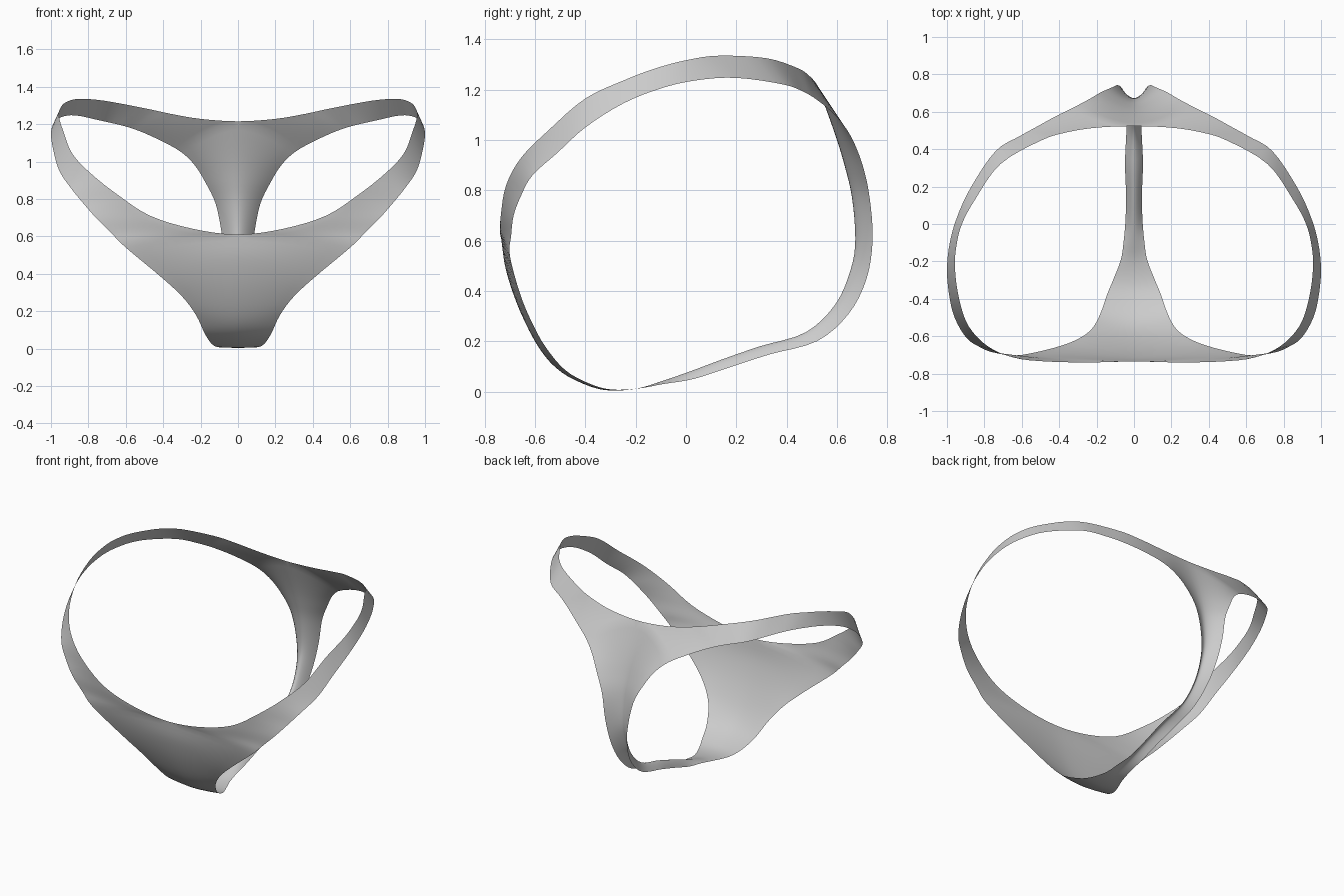
import bpy, bmesh
from mathutils import Vector

cube = bpy.data.objects.get("Cube")
if cube:
    bpy.data.objects.remove(cube, do_unlink=True)

STEPS = 4   # spline subdivisions between stations
ROWS = 8    # strips between the outer line and the leg opening

# Centre line (y, z) from front waist, underneath, to back waist,
# each paired with a point (x, y, z) on the leg opening
CENTRE = [
    (-.735, .61, .60, -.70, .54), (-.715, .48, .42, -.66, .39),
    (-.66, .32, .30, -.615, .28), (-.58, .167, .225, -.56, .18),
    (-.494, .076, .18, -.48, .085), (-.38, .02, .145, -.38, .03),
    (-.295, .004, .11, -.295, .008), (-.195, .012, .07, -.19, .012),
    (-.10, .04, .055, -.09, .03), (.016, .08, .045, .03, .05),
    (.15, .13, .043, .17, .095), (.295, .18, .048, .33, .147),
    (.475, .235, .04, .52, .20), (.594, .347, .045, .645, .307),
    (.655, .486, .06, .717, .446), (.673, .605, .085, .742, .605),
    (.66, .77, .118, .73, .77), (.63, .90, .175, .705, .89),
    (.59, 1.03, .235, .67, .985), (.523, 1.215, .31, .63, 1.055),
]
# Waist edge from back to front, paired with the leg opening
WAIST = [
    (.20, .515, 1.228, .42, .575, 1.115), (.36, .49, 1.255, .52, .52, 1.16),
    (.50, .445, 1.285, .61, .47, 1.19), (.715, .32, 1.325, .74, .39, 1.22),
    (.85, .13, 1.335, .87, .20, 1.247), (.92, 0, 1.317, .945, .04, 1.237),
    (.95, -.12, 1.285, .985, -.10, 1.205), (.957, -.24, 1.24, 1, -.25, 1.145),
    (.935, -.40, 1.165, .985, -.40, 1.05), (.885, -.545, 1.04, .955, -.51, .95),
    (.78, -.655, .93, .895, -.61, .86), (.64, -.715, .82, .83, -.655, .78),
    (.47, -.735, .71, .76, -.685, .70), (.24, -.74, .64, .68, -.695, .62),
]


def spline(a, b, c, d, t):
    """Catmull-Rom point between b and c."""
    return 0.5 * (2 * b + (c - a) * t + (2 * a - 5 * b + 4 * c - d) * t * t
                  + (3 * b - a - 3 * c + d) * t ** 3)


def flip(v):
    return Vector((-v.x, v.y, v.z))


def smooth_line(pts, before, after):
    """Subdivide an open line; the last point is left to the next line."""
    p = [before] + pts + [after]
    return [spline(*p[i:i + 4], k / STEPS)
            for i in range(len(pts) - 1) for k in range(STEPS)]


centre = [Vector((0, s[0], s[1])) for s in CENTRE]
waist = [centre[-1]] + [Vector(s[:3]) for s in WAIST] + [centre[0]]
leg = [Vector(s[2:]) for s in CENTRE] + [Vector(s[3:]) for s in WAIST]

# Outer loop has corners at both waist centres; leg loop is closed and smooth
outer = smooth_line(centre, 2 * centre[0] - centre[1], 2 * centre[-1] - centre[-2])
outer += smooth_line(waist, flip(waist[1]), flip(waist[-2]))
inner = smooth_line(leg + [leg[0]], leg[-1], leg[1])

# Half of the sheet, spanning from outer loop to leg opening
bm = bmesh.new()
n = len(outer)
corner = (len(centre) - 1) * STEPS
grid = []
for i, (o, l) in enumerate(zip(outer, inner)):
    # Rounded cross-section at the centre, fading to straight on the band
    dist = max(0, min(i - corner, n - i)) / STEPS
    power = 1 + 0.7 * max(0, 1 - dist / 3)
    row = []
    for r in range(ROWS + 1):
        t = r / ROWS
        p = o.lerp(l, t ** power)
        p.x = o.x + (l.x - o.x) * t
        row.append(bm.verts.new(p))
    grid.append(row)
for i in range(n):
    a, b = grid[i], grid[(i + 1) % n]
    for r in range(ROWS):
        bm.faces.new((a[r], b[r], b[r + 1], a[r + 1])).smooth = True

mesh = bpy.data.meshes.new("brief_garment")
bm.to_mesh(mesh)
bm.free()
garment = bpy.data.objects.new("brief_garment", mesh)
bpy.context.collection.objects.link(garment)

# Other half
mirror = garment.modifiers.new("mirror", 'MIRROR')
mirror.use_clip = True
mirror.merge_threshold = 0.0005

# Plain cloth colour
cloth = bpy.data.materials.new("light_grey_cloth")
cloth.use_nodes = True
colour = (0.6, 0.6, 0.6, 1)
cloth.diffuse_color = colour
cloth.node_tree.nodes["Principled BSDF"].inputs["Base Color"].default_value = colour
mesh.materials.append(cloth)
